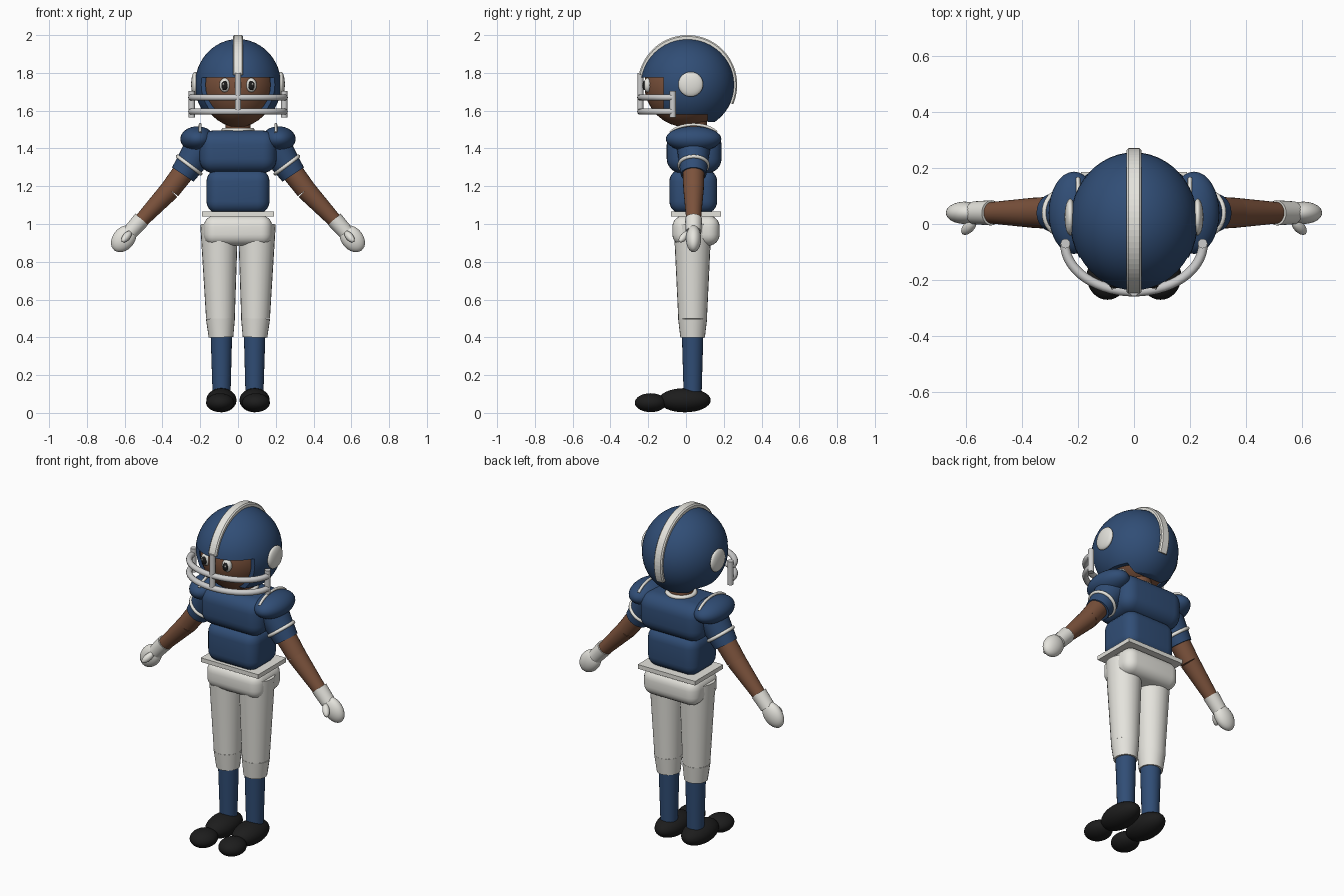
import bpy, bmesh, math
from mathutils import Vector

if "Cube" in bpy.data.objects:
    bpy.data.objects.remove(bpy.data.objects["Cube"])

BY = 0.04  # depth of the body axis


def material(name, rgb):
    m = bpy.data.materials.new(name)
    m.diffuse_color = (*rgb, 1)
    m.use_nodes = True
    m.node_tree.nodes["Principled BSDF"].inputs["Base Color"].default_value = m.diffuse_color
    return m


BLUE = material("navy", (0.03, 0.075, 0.18))
SKIN = material("skin", (0.2, 0.085, 0.045))
WHITE = material("off_white", (0.78, 0.77, 0.72))
BLACK = material("black", (0.012, 0.012, 0.012))
METAL = material("light_grey", (0.6, 0.6, 0.6))


def finish(name, mat, smooth=True):
    o = bpy.context.object
    o.name = name
    o.data.materials.clear()
    o.data.materials.append(mat)
    if smooth:
        bpy.ops.object.shade_smooth_by_angle(angle=math.radians(40))
    return o


def aim(d):
    return Vector(d).to_track_quat('Z', 'Y').to_euler()


def ball(name, loc, radii, mat, axis=(0, 0, 1), seg=32):
    bpy.ops.mesh.primitive_uv_sphere_add(segments=seg, ring_count=seg // 2, location=loc, rotation=aim(axis))
    bpy.context.object.scale = radii
    bpy.ops.object.transform_apply(location=False, rotation=False, scale=True)
    return finish(name, mat)


def limb(name, a, b, r1, r2, mat):
    a, b = Vector(a), Vector(b)
    bpy.ops.mesh.primitive_cone_add(vertices=24, radius1=r1, radius2=r2, depth=(b - a).length,
                                    location=(a + b) / 2, rotation=aim(b - a))
    return finish(name, mat)


def box(name, lo, hi, mat, bevel=0):
    lo, hi = Vector(lo), Vector(hi)
    bpy.ops.mesh.primitive_cube_add(size=1, location=(lo + hi) / 2)
    o = bpy.context.object
    o.scale = hi - lo
    bpy.ops.object.transform_apply(location=False, rotation=False, scale=True)
    if bevel:
        m = o.modifiers.new("round", 'BEVEL')
        m.width, m.segments = bevel, 6
        bpy.ops.object.modifier_apply(modifier="round")
    return finish(name, mat, bool(bevel))


def ring(name, loc, R, r, mat, axis=(0, 0, 1)):
    bpy.ops.mesh.primitive_torus_add(major_radius=R, minor_radius=r, major_segments=32, minor_segments=10,
                                     location=loc, rotation=aim(axis))
    return finish(name, mat)


def tube(name, pts, r, mat):
    c = bpy.data.curves.new(name, 'CURVE')
    c.dimensions, c.bevel_depth, c.bevel_resolution, c.use_fill_caps = '3D', r, 3, True
    s = c.splines.new('POLY')
    s.points.add(len(pts) - 1)
    for p, q in zip(s.points, pts):
        p.co = (*q, 1)
    o = bpy.data.objects.new(name, c)
    bpy.context.collection.objects.link(o)
    bpy.ops.object.select_all(action='DESELECT')
    o.select_set(True)
    bpy.context.view_layer.objects.active = o
    bpy.ops.object.convert(target='MESH')
    return finish(name, mat)


def cut(target, cutters):
    for c in cutters:
        c.hide_render = True
        m = target.modifiers.new("cut", 'BOOLEAN')
        m.operation, m.object, m.solver = 'DIFFERENCE', c, 'EXACT'
        bpy.context.view_layer.objects.active = target
        bpy.ops.object.modifier_apply(modifier="cut")
        bpy.data.objects.remove(c)


# Head and neck
ball("head", (0, 0, 1.735), (0.198, 0.22, 0.222), SKIN)
limb("neck", (0, 0.045, 1.42), (0, 0.045, 1.6), 0.068, 0.065, SKIN)

# Helmet shell with face opening and lower nape guard
HC = (0, 0.008, 1.737)
helmet = ball("helmet", HC, (0.228, 0.248, 0.242), BLUE, seg=48)
cut(helmet, [
    ball("cut_inside", HC, (0.208, 0.228, 0.222), BLUE, seg=48),
    box("cut_face", (-0.4, -0.4, 1.3), (0.4, -0.12, 1.775), BLUE),
    box("cut_base", (-0.4, -0.3, 1.25), (0.4, 0.115, 1.58), BLUE),
    box("cut_nape", (-0.4, 0, 1.2), (0.4, 0.4, 1.54), BLUE)])
bpy.ops.object.select_all(action='DESELECT')
helmet.select_set(True)
bpy.context.view_layer.objects.active = helmet
bpy.ops.object.shade_smooth_by_angle(angle=math.radians(40))

# Raised stripe over the helmet
bm = bmesh.new()
rows = []
for i in range(41):
    a = math.radians(-23 + i * (168 + 23) / 40)
    rows.append([bm.verts.new((x, HC[1] + r * math.cos(a), HC[2] + r * math.sin(a)))
                 for x, r in ((-0.027, 0.236), (-0.027, 0.256), (-0.02, 0.263),
                              (0.02, 0.263), (0.027, 0.256), (0.027, 0.236))])
for p, q in zip(rows, rows[1:]):
    for k in range(6):
        bm.faces.new((p[k], p[(k + 1) % 6], q[(k + 1) % 6], q[k]))
bm.faces.new(rows[0])
bm.faces.new(rows[-1])
bmesh.ops.recalc_face_normals(bm, faces=bm.faces)
me = bpy.data.meshes.new("helmet_stripe")
bm.to_mesh(me)
stripe = bpy.data.objects.new("helmet_stripe", me)
bpy.context.collection.objects.link(stripe)
me.materials.append(WHITE)

# Face guard
for n, z in (("upper", 1.67), ("lower", 1.595)):
    arc = [(0.247 * math.cos(t), -0.07 - 0.172 * math.sin(t), z)
           for t in (math.pi * i / 28 for i in range(29))]
    tube("guard_bar_" + n, arc, 0.017, METAL)
limb("guard_centre_bar", (0, -0.242, 1.59), (0, -0.242, 1.8), 0.016, 0.016, METAL)

# Torso, belt and hips
box("chest", (-0.205, -0.102, 1.27), (0.205, 0.188, 1.495), BLUE, 0.075)
box("abdomen", (-0.167, -0.088, 1.055), (0.167, 0.165, 1.29), BLUE, 0.065)
box("belt", (-0.19, -0.08, 1.04), (0.19, 0.185, 1.065), WHITE)
box("hips", (-0.182, -0.072, 0.885), (0.182, 0.178, 1.045), WHITE, 0.06)
ring("collar", (0, 0.045, 1.497), 0.075, 0.013, WHITE)

for s, side in ((-1, "left"), (1, "right")):
    def P(x, y, z):
        return (s * x, y, z)

    # Eyes, ear caps and guard mounts
    ball("eye_" + side, P(0.07, -0.203, 1.735), (0.029, 0.022, 0.038), WHITE, seg=20)
    ball("pupil_" + side, P(0.071, -0.219, 1.733), (0.017, 0.012, 0.025), BLACK, seg=16)
    ball("eye_glint_" + side, P(0.077, -0.23, 1.74), (0.005, 0.004, 0.007), WHITE, seg=12)
    ball("ear_cap_" + side, P(0.228, 0.025, 1.74), (0.02, 0.066, 0.066), WHITE)
    limb("guard_mount_" + side, P(0.245, -0.07, 1.565), P(0.245, -0.07, 1.705), 0.017, 0.017, METAL)

    # Shoulder pad with piping
    ball("shoulder_pad_" + side, P(0.215, BY, 1.45), (0.09, 0.147, 0.067), BLUE)
    tube("shoulder_piping_" + side,
         [P(0.2, BY + 0.135 * math.cos(t), 1.452 + 0.074 * math.sin(t))
          for t in (math.radians(25 + 130 * i / 20) for i in range(21))], 0.008, WHITE)

    # Arm
    elbow, wrist = P(0.36, BY, 1.18), P(0.515, BY, 1.015)
    limb("sleeve_" + side, P(0.19, BY, 1.415), P(0.292, BY, 1.262), 0.09, 0.068, BLUE)
    ring("sleeve_band_" + side, P(0.259, BY, 1.312), 0.076, 0.01, WHITE, P(0.6, 0, -0.8))
    limb("upper_arm_" + side, P(0.25, BY, 1.325), elbow, 0.06, 0.054, SKIN)
    limb("forearm_" + side, elbow, wrist, 0.054, 0.038, SKIN)

    # Glove
    limb("glove_cuff_" + side, P(0.51, BY, 1.025), P(0.57, BY, 0.957), 0.045, 0.041, WHITE)
    ball("glove_hand_" + side, P(0.605, BY, 0.922), (0.04, 0.058, 0.079), WHITE, (s * 0.64, 0, -0.77))
    ball("glove_thumb_" + side, P(0.59, -0.01, 0.933), (0.02, 0.02, 0.042), WHITE,
         (s * 0.5, -0.55, -0.6), seg=20)

    # Leg
    limb("thigh_" + side, P(0.1, 0.035, 1.0), P(0.093, 0.035, 0.5), 0.1, 0.076, WHITE)
    limb("knee_cuff_" + side, P(0.093, 0.035, 0.5), P(0.09, 0.035, 0.4), 0.077, 0.065, WHITE)
    limb("sock_" + side, P(0.088, 0.035, 0.42), P(0.087, 0.035, 0.08), 0.057, 0.047, BLUE)

    # Shoe
    ball("shoe_" + side, P(0.088, -0.007, 0.067), (0.08, 0.138, 0.064), BLACK)
    ball("shoe_toe_" + side, P(0.095, -0.187, 0.054), (0.074, 0.084, 0.05), BLACK)
